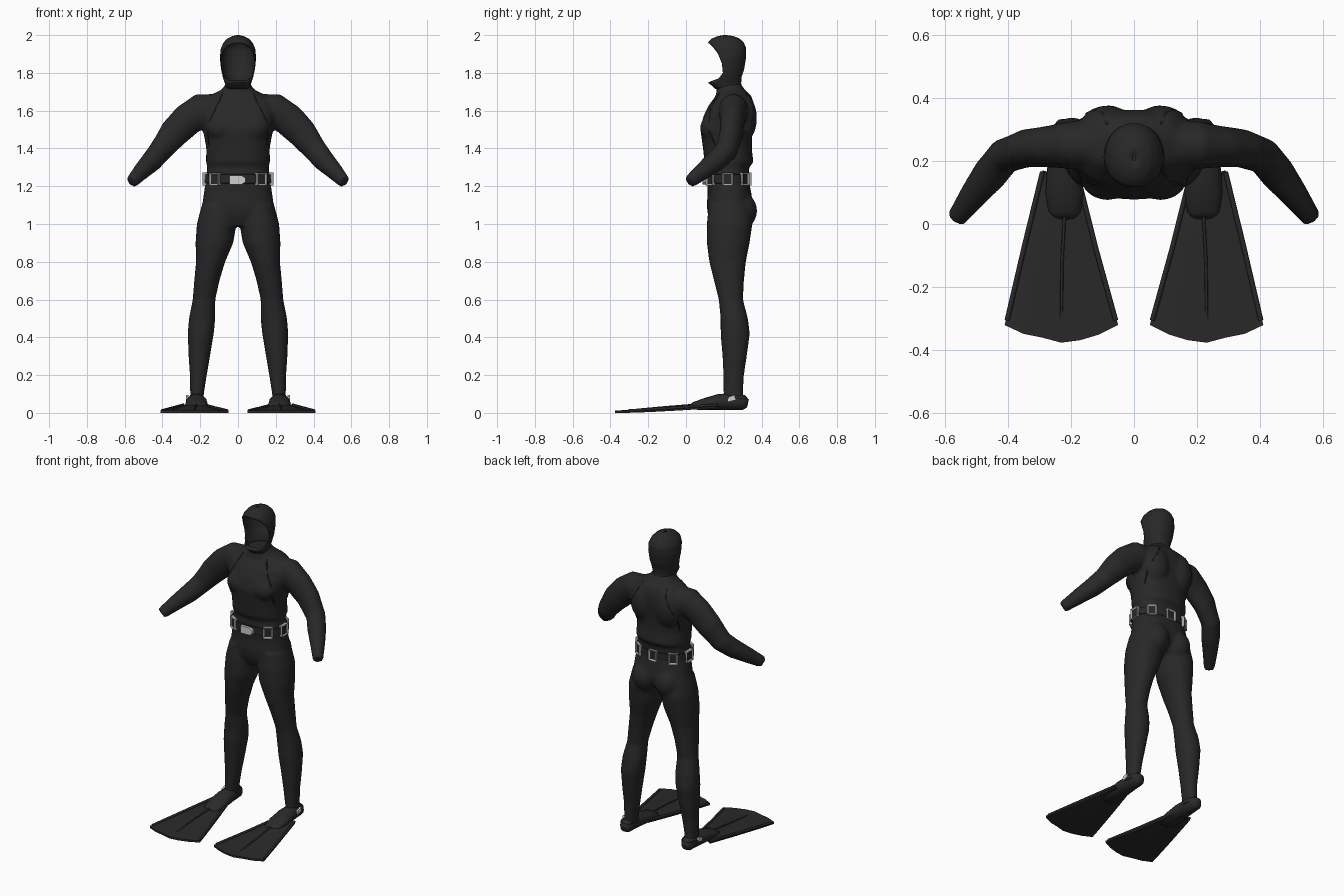
import bpy, bmesh, math
from mathutils import Vector
from mathutils.bvhtree import BVHTree

if "Cube" in bpy.data.objects:
    bpy.data.objects.remove(bpy.data.objects["Cube"])


def material(name, v):
    m = bpy.data.materials.new(name)
    m.diffuse_color = (v, v, v, 1)
    m.use_nodes = True
    m.node_tree.nodes["Principled BSDF"].inputs["Base Color"].default_value = m.diffuse_color
    return m


SUIT = material("black neoprene", 0.021)
RUBBER = material("fin rubber", 0.023)
STEEL = material("brushed steel", 0.36)
BRIGHT = material("bright steel", 0.62)


def finish(name, bm, mats, smooth=True):
    bmesh.ops.recalc_face_normals(bm, faces=bm.faces)
    me = bpy.data.meshes.new(name)
    bm.to_mesh(me)
    bm.free()
    ob = bpy.data.objects.new(name, me)
    bpy.context.collection.objects.link(ob)
    for m in mats:
        me.materials.append(m)
    if smooth:
        for p in me.polygons:
            p.use_smooth = True
    return ob


def oval(a, e=2.3):
    c, s = math.cos(a), math.sin(a)
    return (math.copysign(abs(c) ** (2 / e), c), math.copysign(abs(s) ** (2 / e), s))


def skin(bm, rings, caps=True):
    vs = [[bm.verts.new(p) for p in r] for r in rings]
    n = len(vs[0])
    for a, b in zip(vs, vs[1:]):
        for i in range(n):
            bm.faces.new((a[i], a[(i + 1) % n], b[(i + 1) % n], b[i]))
    if caps:
        bm.faces.new(vs[0][::-1])
        bm.faces.new(vs[-1])


def level_ring(cx, z, w, y0, y1, n=28, e=2.3):
    pts = [oval(2 * math.pi * i / n, e) for i in range(n)]
    return [(cx + w * u, (y0 + y1) / 2 + (y1 - y0) / 2 * v, z) for u, v in pts]


def limb(bm, pts, n=20):
    """Tube along a path; each point is x, y, z, side radius, upright radius."""
    c = [Vector(p[:3]) for p in pts]
    rings = []
    for i, p in enumerate(pts):
        t = (c[min(i + 1, len(c) - 1)] - c[max(i - 1, 0)]).normalized()
        side = t.cross(Vector((0, 0, 1))).normalized()
        up = side.cross(t)
        rings.append([c[i] + side * p[3] * math.cos(a) + up * p[4] * math.sin(a)
                      for a in (2 * math.pi * k / n for k in range(n))])
    skin(bm, rings)


def ball(bm, loc, size):
    vs = bmesh.ops.create_uvsphere(bm, u_segments=20, v_segments=12, radius=1)["verts"]
    for v in vs:
        v.co = Vector([v.co[k] * size[k] + loc[k] for k in range(3)])


def tube(name, pts, r, mat):
    cu = bpy.data.curves.new(name, "CURVE")
    cu.dimensions = "3D"
    cu.bevel_depth, cu.bevel_resolution, cu.use_fill_caps = r, 1, True
    sp = cu.splines.new("POLY")
    sp.points.add(len(pts) - 1)
    for q, p in zip(sp.points, pts):
        q.co = (*p, 1)
    cu.materials.append(mat)
    bpy.context.collection.objects.link(bpy.data.objects.new(name, cu))


# Body suit: torso, legs, arms and muscle masses fused into one skin
TORSO = [(.99, .06, .14, .27), (1.05, .165, .115, .345), (1.1, .19, .11, .355),
         (1.17, .18, .115, .345), (1.24, .17, .11, .33), (1.305, .163, .115, .335),
         (1.325, .17, .098, .358), (1.4, .168, .09, .348), (1.5, .186, .076, .352),
         (1.57, .2, .092, .362), (1.63, .195, .122, .362), (1.68, .15, .158, .345),
         (1.71, .088, .162, .312), (1.74, .066, .165, .292)]
LEG = [(.03, .22, .038, .2, .31), (.1, .217, .036, .198, .302), (.2, .21, .045, .198, .307),
       (.3, .205, .057, .193, .322), (.42, .197, .069, .183, .338), (.5, .19, .07, .183, .328),
       (.6, .18, .06, .173, .302), (.7, .165, .067, .148, .307), (.8, .145, .077, .123, .317),
       (.9, .125, .1, .11, .337), (1.0, .113, .105, .11, .352), (1.1, .1, .092, .12, .34)]
ARM = [(.1, .25, 1.6, .08, .09), (.2, .25, 1.6, .076, .09), (.27, .245, 1.55, .066, .087),
       (.34, .24, 1.48, .061, .08), (.41, .215, 1.39, .057, .064), (.455, .16, 1.335, .056, .058),
       (.51, .09, 1.28, .044, .047), (.563, .018, 1.223, .031, .035)]
bm = bmesh.new()
skin(bm, [level_ring(0, *r) for r in TORSO])
for s in (1, -1):
    skin(bm, [level_ring(s * cx, z, w, a, b, e=2.1) for z, cx, w, a, b in LEG])
    limb(bm, [(s * p[0], *p[1:]) for p in ARM])
    ball(bm, (s * .08, .285, 1.07), (.085, .092, .1))       # buttock
    ball(bm, (s * .085, .3, 1.56), (.09, .076, .13))        # shoulder blade
    ball(bm, (s * .085, .15, 1.51), (.085, .075, .075))     # chest
body = finish("wetsuit_body", bm, [SUIT])
rm = body.modifiers.new("fuse", "REMESH")
rm.mode, rm.voxel_size, rm.use_smooth_shade = "VOXEL", .011, True
sm = body.modifiers.new("soften", "SMOOTH")
sm.factor, sm.iterations = .5, 4

# Raised vest seams laid onto the chest and back
bpy.context.view_layer.update()
tree = BVHTree.FromObject(body, bpy.context.evaluated_depsgraph_get())
for s in (1, -1):
    for label, y, d in (("front", -1, 1), ("back", 2, -1)):
        path = []
        for x, z in ((.085, 1.69), (.1, 1.65), (.125, 1.6), (.15, 1.55), (.158, 1.49), (.155, 1.42)):
            hit = tree.ray_cast(Vector((s * x, y, z)), Vector((0, d, 0)))[0]
            if hit:
                path.append(hit)
        if len(path) > 1:
            tube("vest_seam_" + label, path, .004, SUIT)

# Hood: egg-shaped shell with an open face
HOOD = [(1.715, .07, .155, .3), (1.73, .068, .14, .295), (1.747, .07, .118, .292),
        (1.78, .081, .115, .295), (1.82, .09, .107, .308), (1.88, .096, .105, .318),
        (1.93, .091, .105, .319), (1.96, .077, .113, .306), (1.982, .057, .137, .283),
        (1.995, .03, .17, .25), (2.0, .006, .2, .215)]
RIM = [(1.74, .09), (1.755, .13), (1.77, .172), (1.8, .195), (1.85, .19), (1.9, .17),
       (1.94, .14), (1.97, .105), (2.01, .05)]


def sample(table, z):
    for a, b in zip(table, table[1:]):
        if a[0] <= z <= b[0]:
            t = (z - a[0]) / (b[0] - a[0])
            return [p + (q - p) * t for p, q in zip(a, b)]
    return list(table[0] if z < table[0][0] else table[-1])


zs = sorted({r[0] for r in HOOD} | {1.74 + .01 * k for k in range(25)})
bm = bmesh.new()
skin(bm, [level_ring(0, *sample(HOOD, z), n=48, e=2.1) for z in zs], caps=False)
cut = set()
for v in bm.verts:
    edge = sample(RIM, v.co.z)[1]
    if v.co.y < edge:
        v.co.y = edge
        cut.add(v)
bmesh.ops.delete(bm, geom=[f for f in bm.faces if all(v in cut for v in f.verts)], context="FACES")
hood = finish("hood", bm, [SUIT])
so = hood.modifiers.new("thickness", "SOLIDIFY")
so.thickness, so.offset = .006, -1

# Weight belt
bm = bmesh.new()
skin(bm, [level_ring(0, z, w, .22 - d, .22 + d, 48) for z, w, d in
          ((1.215, .168, .108), (1.217, .178, .116), (1.262, .176, .116), (1.264, .165, .106))])
finish("weight_belt", bm, [SUIT], False)

# Framed weights around the belt: steel rim with a recessed dark middle
for deg in (-48, 0, 48, 90, 132, 180, 228):
    u, v = oval(math.radians(deg))
    at = Vector((.172 * u, .22 + .112 * v, 1.238))
    nrm = Vector((math.cos(math.radians(deg)), 1.3 * math.sin(math.radians(deg)), 0)).normalized()
    side = Vector((-nrm.y, nrm.x, 0))
    bm = bmesh.new()
    bmesh.ops.create_cube(bm, size=1)
    bm.faces.ensure_lookup_table()
    face = max(bm.faces, key=lambda f: f.calc_center_median().x)
    for w in bm.verts:
        w.co = Vector((w.co.x * .03, w.co.y * .06, w.co.z * .07))
    bmesh.ops.inset_region(bm, faces=[face], thickness=.013)
    bmesh.ops.translate(bm, verts=list(face.verts), vec=(-.006, 0, 0))
    face.material_index = 1
    for w in bm.verts:
        w.co = at + nrm * w.co.x + side * w.co.y + Vector((0, 0, w.co.z))
    finish("belt_weight", bm, [STEEL, SUIT], False)

# Front buckle with a pointed tab
bm = bmesh.new()
outline = [(-.045, 1.21), (.02, 1.21), (.04, 1.222), (.04, 1.243), (.02, 1.257), (-.045, 1.257)]
skin(bm, [[(x, y, z) for x, z in outline] for y in (.088, .112)])
finish("belt_buckle", bm, [BRIGHT], False)

# Feet and fins
TIP = (-.32, -.35, -.368, -.376, -.36, -.348, -.32)
for s in (1, -1):
    bm = bmesh.new()
    limb(bm, [(s * .22, y, z, w, h) for y, z, w, h in
              ((.328, .05, .022, .022), (.305, .055, .04, .04), (.25, .06, .045, .046),
               (.17, .057, .056, .042), (.1, .046, .06, .032), (.04, .037, .052, .02),
               (.015, .032, .035, .008))], 16)
    finish("foot_pocket", bm, [RUBBER])

    # Flared blade, thin and wavy at the tip
    bm = bmesh.new()
    rows = []
    for r in range(7):
        t = r / 6
        row = []
        for c in range(7):
            k = c / 6
            xi, xo = .05 + .125 * t, .41 - .12 * t
            y = TIP[c] * (1 - t) + (.14 + .03 * k) * t
            crown = .016 * t * (1 - (2 * k - 1) ** 2)
            row.append(bm.verts.new((s * (xi + (xo - xi) * k), y, .012 + .026 * t ** 1.3 + crown)))
        rows.append(row)
    for a, b in zip(rows, rows[1:]):
        for i in range(6):
            bm.faces.new((a[i], a[i + 1], b[i + 1], b[i]))
    top = list(bm.faces)
    low = bmesh.ops.extrude_face_region(bm, geom=top)["geom"]
    for v in low:
        if isinstance(v, bmesh.types.BMVert):
            v.co.z -= .012
    finish("fin_blade", bm, [RUBBER], False)

    # Side rails and centre rib
    tube("fin_rail", [(s * .175, .14, .042), (s * .12, -.08, .027), (s * .058, -.305, .012)], .008, RUBBER)
    tube("fin_rail", [(s * .29, .165, .042), (s * .345, -.06, .027), (s * .402, -.305, .012)], .008, RUBBER)
    tube("fin_rib", [(s * .22, .03, .043), (s * .228, -.12, .031), (s * .23, -.3, .014)], .005, RUBBER)

    # Heel strap with a steel clip on the outer side
    bm = bmesh.new()
    skin(bm, [level_ring(s * .22, z, .048, .19, .325, 24) for z in (.055, .08)])
    finish("heel_strap", bm, [RUBBER], False)
    bm = bmesh.new()
    quad = [(.222, .06), (.262, .07), (.258, .095), (.224, .084)]
    skin(bm, [[(s * x, y, z) for y, z in quad] for x in (.262, .274)])
    finish("strap_clip", bm, [BRIGHT], False)
